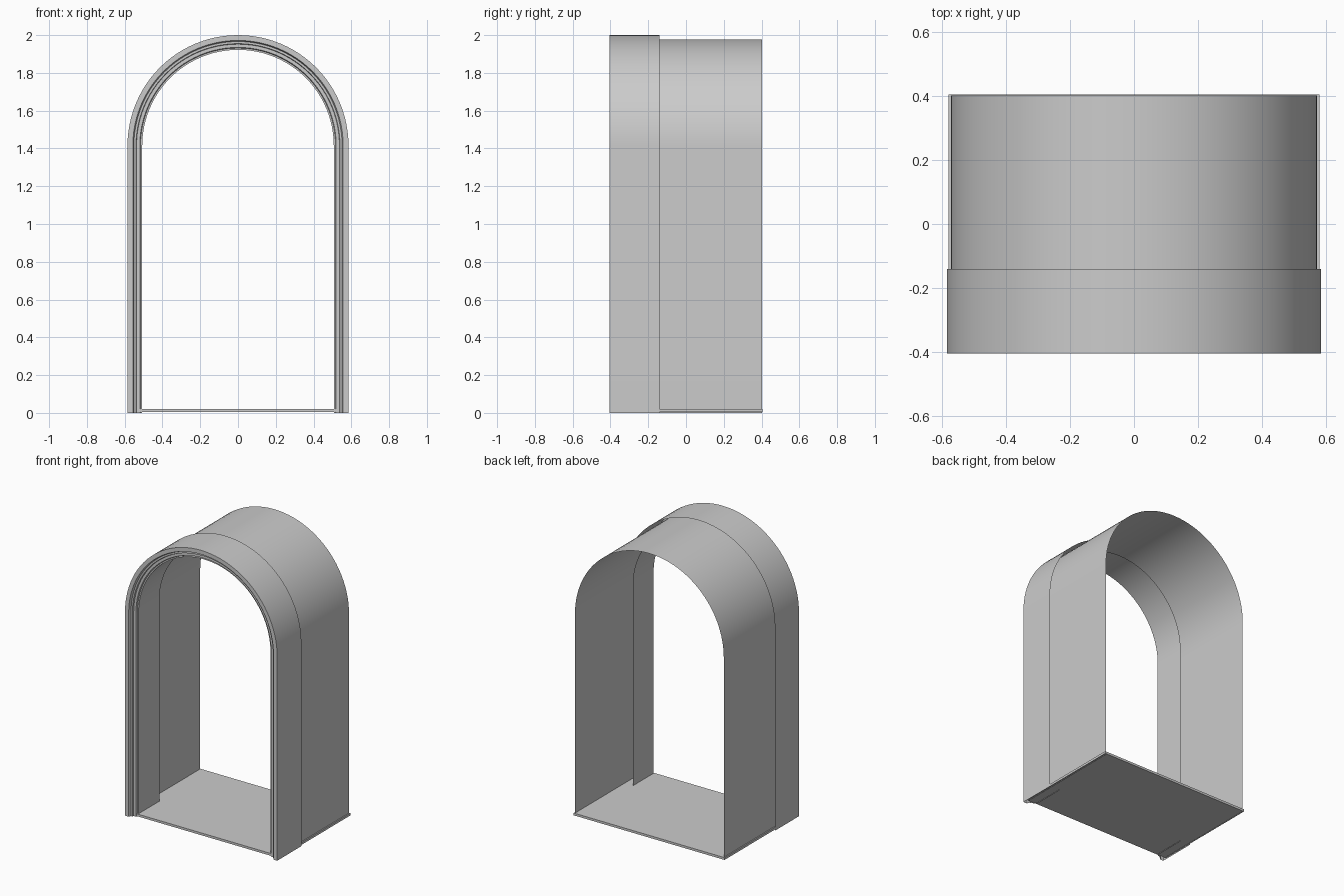
import bpy, bmesh, math

if "Cube" in bpy.data.objects:
    bpy.data.objects.remove(bpy.data.objects["Cube"])

SEG = 48  # segments in each half-round arch


def finish(bm, name, smooth=True):
    bmesh.ops.recalc_face_normals(bm, faces=bm.faces)
    mesh = bpy.data.meshes.new(name)
    bm.to_mesh(mesh)
    bm.free()
    obj = bpy.data.objects.new(name, mesh)
    bpy.context.collection.objects.link(obj)
    if smooth:
        bpy.ops.object.select_all(action='DESELECT')
        obj.select_set(True)
        bpy.context.view_layer.objects.active = obj
        bpy.ops.object.shade_smooth_by_angle(angle=math.radians(20))
    return obj


def arch_sweep(name, profile, spring):
    """Sweep (radius, y) points up one jamb, round the arch and down the other."""
    path = [(1, 0, 0)]
    for i in range(SEG + 1):
        a = math.pi * i / SEG
        path.append((math.cos(a), math.sin(a), spring))
    path.append((-1, 0, 0))
    bm = bmesh.new()
    rows = [[bm.verts.new((c * r, y, z + s * r)) for r, y in profile]
            for c, s, z in path]
    for a, b in zip(rows, rows[1:]):
        for j in range(len(profile) - 1):
            bm.faces.new((a[j], a[j + 1], b[j + 1], b[j]))
    return finish(bm, name)


# Front surround: outer wall, stepped moulding, inner reveal (open at the back)
arch_sweep("front_surround", [
    (0.585, -0.14), (0.585, -0.405), (0.557, -0.405), (0.551, -0.388),
    (0.540, -0.388), (0.537, -0.378), (0.520, -0.378), (0.516, -0.368),
    (0.507, -0.368), (0.507, -0.14)], 1.415)

# Thin vaulted lining running behind the surround
arch_sweep("vault_lining", [(0.572, -0.36), (0.572, 0.402)], 1.405)

# Floor slab
bm = bmesh.new()
bmesh.ops.create_cube(bm, size=1)
x, y0, y1, z0, z1 = 0.58, -0.375, 0.405, 0.004, 0.02
for v in bm.verts:
    v.co = (math.copysign(x, v.co.x), y1 if v.co.y > 0 else y0,
            z1 if v.co.z > 0 else z0)
finish(bm, "floor_slab", smooth=False)
